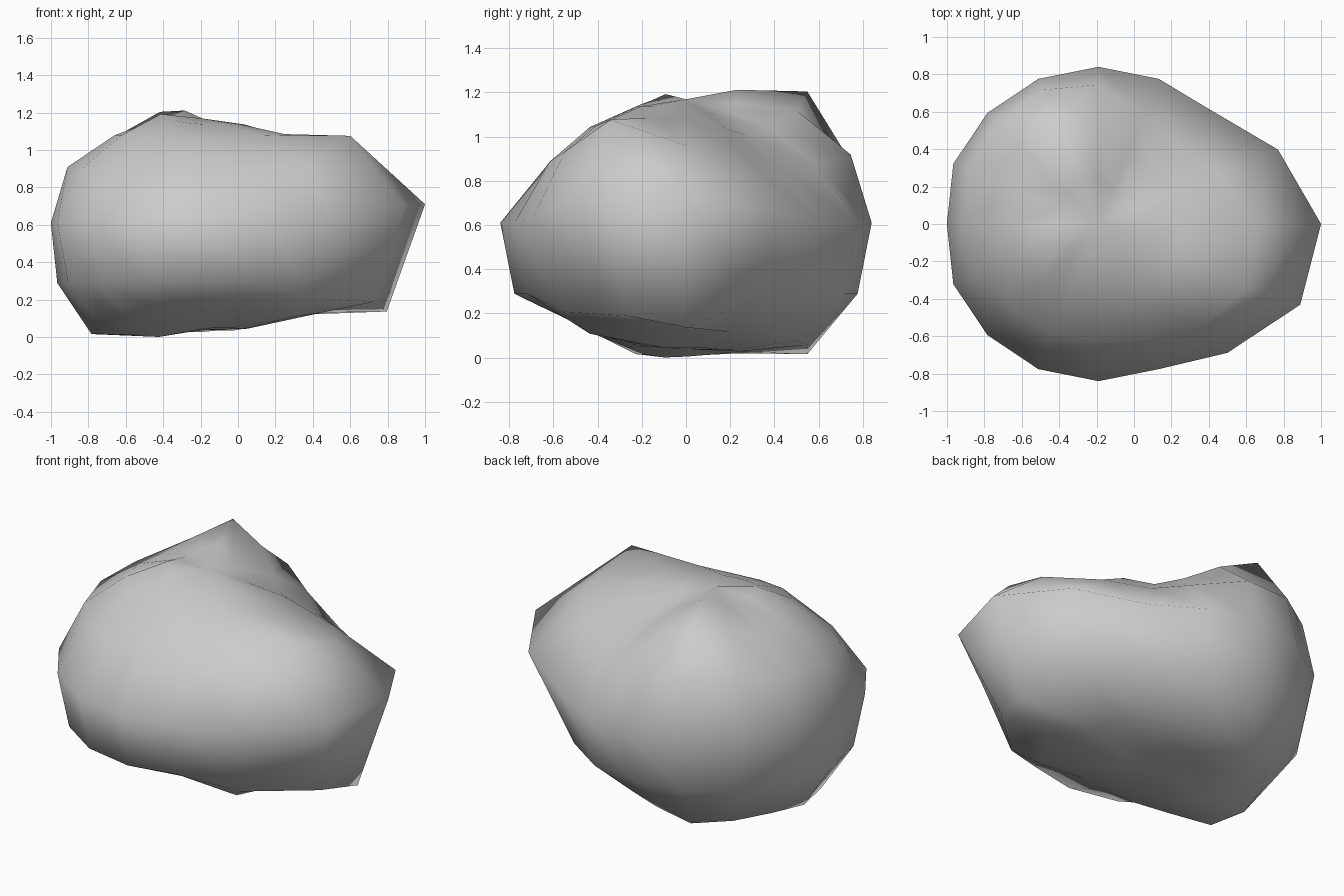
import bpy, bmesh
from math import atan2, asin, degrees
from mathutils import Vector

RADIUS = 0.84
CENTRE = Vector((-0.19, 0.0, 0.61))

# Radial profile of each ring (key = latitude step of 22.5 degrees),
# going counter-clockwise from the right (+x): 1.0 is the untouched ball
PROFILES = {
    3: [.68, .65, .63, .65, .70, .775, .74, .71, .72, .75, .71, .69, .68, .68, .68, .68],
    2: [.775, .73, .66, .71, .85, 1.0, .87, .80, .79, .79, .75, .74, .73, .74, .79, .80],
    1: [1.09, .90, .77, .82, .96, 1.0, 1.0, .97, .93, .90, .84, .81, .81, .86, 1.0, 1.2],
    0: [1.417, 1.237, 1.02, 1, 1, 1, 1, 1, .965, 1, 1, 1, 1, 1, 1.16, 1.39],
    -1: [1.27, 1.08, 1, 1, 1, 1, 1, 1, 1, 1, 1, 1, 1, 1, 1.05, 1.25],
    -2: [.81, .83, .86, .90, .93, 1, .98, .97, 1, 1, .88, .82, .79, .80, .87, .84],
    -3: [.73, .73, .74, .74, .75, .75, .76, .77, .78, .785, .77, .75, .73, .72, .72, .73],
}
POLES = {4: 0.665, -4: 0.68}

# Corner pulls on the right-hand end: (ring, segment) -> offset
PULLS = {
    (0, 0): (0, 0, .10), (0, 1): (0, 0, .06), (0, 15): (0, .015, .09),
    (0, 14): (0, 0, .03), (1, 15): (-.07, .015, .08), (-1, 0): (0, 0, -.065),
    (-1, 15): (.02, .11, -.02), (-1, 14): (.02, .02, -.065),
    (-2, 14): (.12, -.07, .015), (-2, 15): (.18, -.02, .02),
}

# Rock: a 16 x 8 ball shaped ring by ring
bm = bmesh.new()
bmesh.ops.create_uvsphere(bm, u_segments=16, v_segments=8, radius=1.0)
for v in bm.verts:
    d = v.co.normalized()
    ring = round(degrees(asin(max(-1, min(1, d.z)))) / 22.5)
    seg = round(degrees(atan2(d.y, d.x)) / 22.5) % 16
    k = POLES[ring] if abs(ring) == 4 else PROFILES[ring][seg]
    v.co = CENTRE + d * RADIUS * k + Vector(PULLS.get((ring, seg), (0, 0, 0)))
bmesh.ops.recalc_face_normals(bm, faces=bm.faces)

mesh = bpy.data.meshes.new("rock")
bm.to_mesh(mesh)
bm.free()
for p in mesh.polygons:
    p.use_smooth = True
rock = bpy.data.objects.new("rock", mesh)
bpy.context.collection.objects.link(rock)
